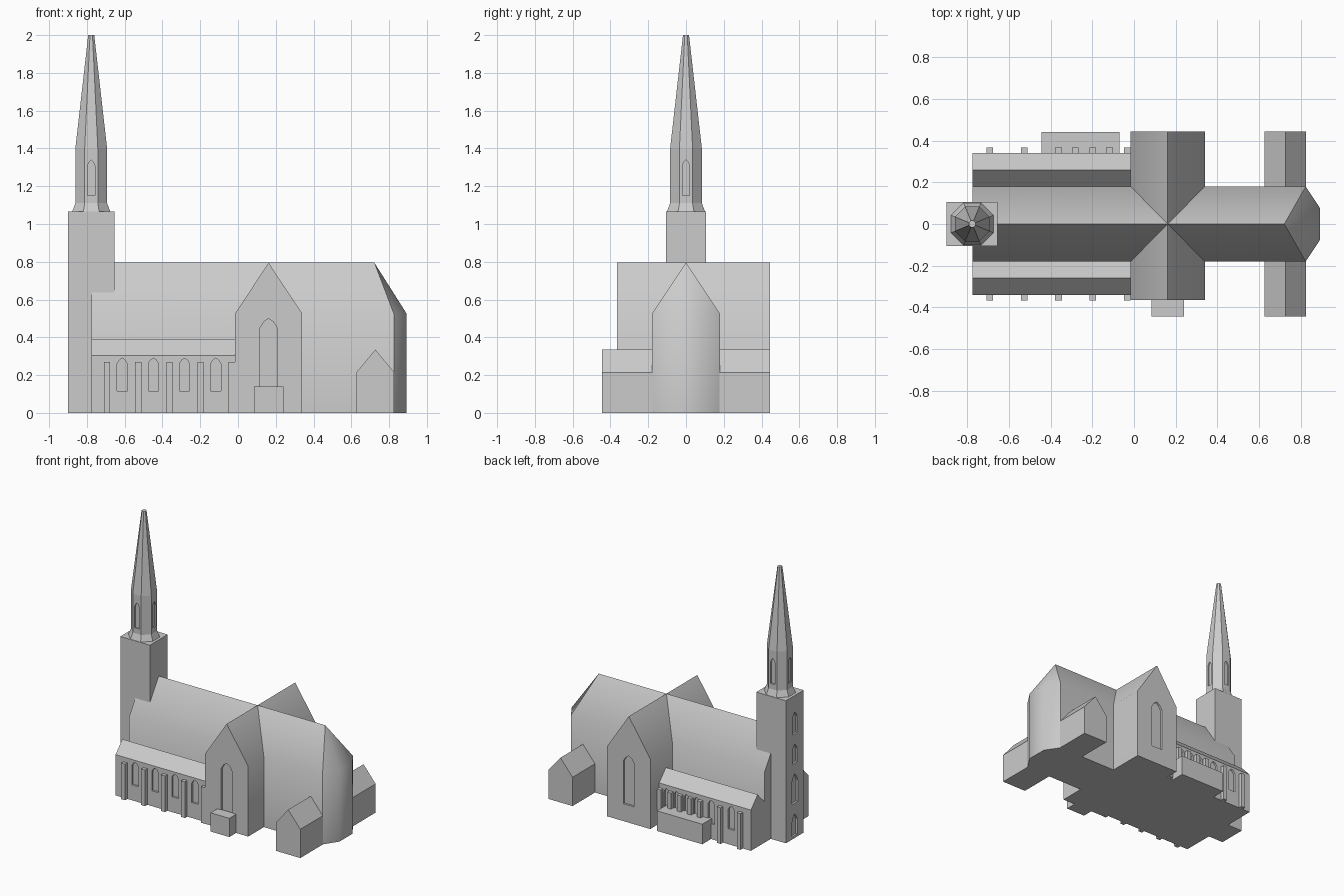
import bpy, bmesh, math

if "Cube" in bpy.data.objects:
    bpy.data.objects.remove(bpy.data.objects["Cube"])

stone = bpy.data.materials.new("light grey stone")
stone.diffuse_color = (0.6, 0.6, 0.6, 1)
stone.use_nodes = True
stone.node_tree.nodes["Principled BSDF"].inputs["Base Color"].default_value = stone.diffuse_color


def mesh_object(name, verts, faces, smooth=None):
    bm = bmesh.new()
    vs = [bm.verts.new(v) for v in verts]
    for f in faces:
        bm.faces.new([vs[i] for i in f])
    bmesh.ops.recalc_face_normals(bm, faces=bm.faces)
    me = bpy.data.meshes.new(name)
    bm.to_mesh(me)
    bm.free()
    me.materials.append(stone)
    ob = bpy.data.objects.new(name, me)
    bpy.context.collection.objects.link(ob)
    if smooth:
        bpy.ops.object.select_all(action='DESELECT')
        ob.select_set(True)
        bpy.context.view_layer.objects.active = ob
        bpy.ops.object.shade_smooth_by_angle(angle=math.radians(smooth))
    return ob


def loft(name, rings, smooth=None):
    n = len(rings[0])
    faces = [list(range(n)), [(len(rings) - 1) * n + i for i in range(n)]]
    for r in range(len(rings) - 1):
        for i in range(n):
            j = (i + 1) % n
            faces.append([r * n + i, r * n + j, (r + 1) * n + j, (r + 1) * n + i])
    return mesh_object(name, [v for ring in rings for v in ring], faces, smooth)


def prism(name, pts, axis, a, b, smooth=None):
    place = {'x': lambda u, v, t: (t, u, v), 'y': lambda u, v, t: (u, t, v)}[axis]
    return loft(name, [[place(u, v, t) for u, v in pts] for t in (a, b)], smooth)


def box(name, x0, x1, y0, y1, z0, z1):
    return prism(name, [(x0, z0), (x1, z0), (x1, z1), (x0, z1)], 'y', y0, y1)


def gable(c, w, eave, ridge):
    return [(c - w, 0), (c + w, 0), (c + w, eave), (c, ridge), (c - w, eave)]


def lancet(c, w, z0, spring, top):
    m = spring + (top - spring) * 0.65
    return [(c - w, z0), (c + w, z0), (c + w, spring), (c + w * 0.55, m),
            (c, top), (c - w * 0.55, m), (c - w, spring)]


def recess(ob, pts, axis, face, depth=0.015):
    """Cut a shallow niche of the given outline into a wall at +-face."""
    cutter = prism("window_cutter", pts, axis, face - depth, face + depth)
    mod = ob.modifiers.new("window", 'BOOLEAN')
    mod.operation, mod.solver, mod.object = 'DIFFERENCE', 'EXACT', cutter
    bpy.ops.object.select_all(action='DESELECT')
    bpy.context.view_layer.objects.active = ob
    ob.select_set(True)
    bpy.ops.object.modifier_apply(modifier=mod.name)
    bpy.data.objects.remove(cutter)


# Nave with hipped, three-sided apse at the east end
W, E, R = 0.18, 0.525, 0.795
plan = [(-0.775, -W), (0.825, -W), (0.893, -0.077), (0.893, 0.077), (0.825, W), (-0.775, W)]
verts = [(x, y, z) for z in (0, E) for x, y in plan] + [(-0.775, 0, R), (0.722, 0, R)]
faces = [range(6)] + [(i, i + 1, i + 7, i + 6) for i in range(5)]
faces += [(5, 0, 6, 12, 11), (6, 7, 13, 12), (7, 8, 13), (8, 9, 13), (9, 10, 13), (10, 11, 12, 13)]
mesh_object("nave", verts, faces, smooth=40)

# Main transept with tall gable windows
transept = prism("transept", gable(0.162, 0.178, E, R), 'y', -0.365, 0.445, smooth=40)
recess(transept, lancet(0.162, 0.045, 0.10, 0.45, 0.5), 'y', -0.365)
recess(transept, lancet(0.162, 0.045, 0.13, 0.45, 0.5), 'y', 0.445)

# Small eastern cross wing
prism("east_wing", gable(0.727, 0.1, 0.215, 0.335), 'y', -0.445, 0.445)

# Porch and north annex
box("porch", 0.085, 0.24, -0.445, -0.36, 0, 0.14)
box("north_annex", -0.445, -0.07, 0.33, 0.443, 0, 0.15)

# Side aisles with buttresses and windows
for side, s in (("south", -1), ("north", 1)):
    aisle = prism(side + "_aisle", gable(s * 0.26, 0.08, 0.305, 0.39), 'x', -0.775, -0.01)
    for i in range(4):
        c = -0.613 + 0.165 * i
        if s < 0 or i < 2:
            recess(aisle, lancet(c, 0.027, 0.115, 0.26, 0.29), 'y', s * 0.34)
    for i in range(5):
        c = -0.693 + 0.165 * i
        y0, y1 = sorted((s * 0.33, s * 0.367))
        box(side + "_buttress", c - 0.016, c + 0.016, y0, y1, 0, 0.27)
# Closer arcade above the annex
for i in range(4):
    c = -0.324 + 0.0825 * i
    recess(bpy.data.objects["north_aisle"], lancet(c, 0.02, 0.13, 0.25, 0.28), 'y', 0.34)
for c in (-0.283, -0.118):
    box("north_buttress", c - 0.016, c + 0.016, 0.33, 0.367, 0.1, 0.27)

# Tower with a column of west windows
tower = box("tower", -0.9, -0.655, -0.105, 0.105, 0, 1.065)
for w, z0, sp, z1 in ((0.03, 0.02, 0.13, 0.18), (0.035, 0.26, 0.42, 0.48),
                      (0.028, 0.56, 0.66, 0.7), (0.028, 0.78, 0.9, 0.94)):
    recess(tower, lancet(0, w, z0, sp, z1), 'x', -0.9)

# Octagonal belfry and spire
cx, k = -0.777, math.cos(math.pi / 8)
rings = [[(cx + a / k * math.cos(math.pi * (2 * i + 1) / 8),
           a / k * math.sin(math.pi * (2 * i + 1) / 8), z) for i in range(8)]
         for a, z in ((0.103, 1.06), (0.084, 1.11), (0.084, 1.4), (0.016, 2.0))]
spire = loft("spire", rings)
for s in (-1, 1):
    recess(spire, lancet(cx, 0.019, 1.15, 1.31, 1.34), 'y', s * 0.084, 0.01)
    recess(spire, lancet(0, 0.019, 1.15, 1.31, 1.34), 'x', cx + s * 0.084, 0.01)
